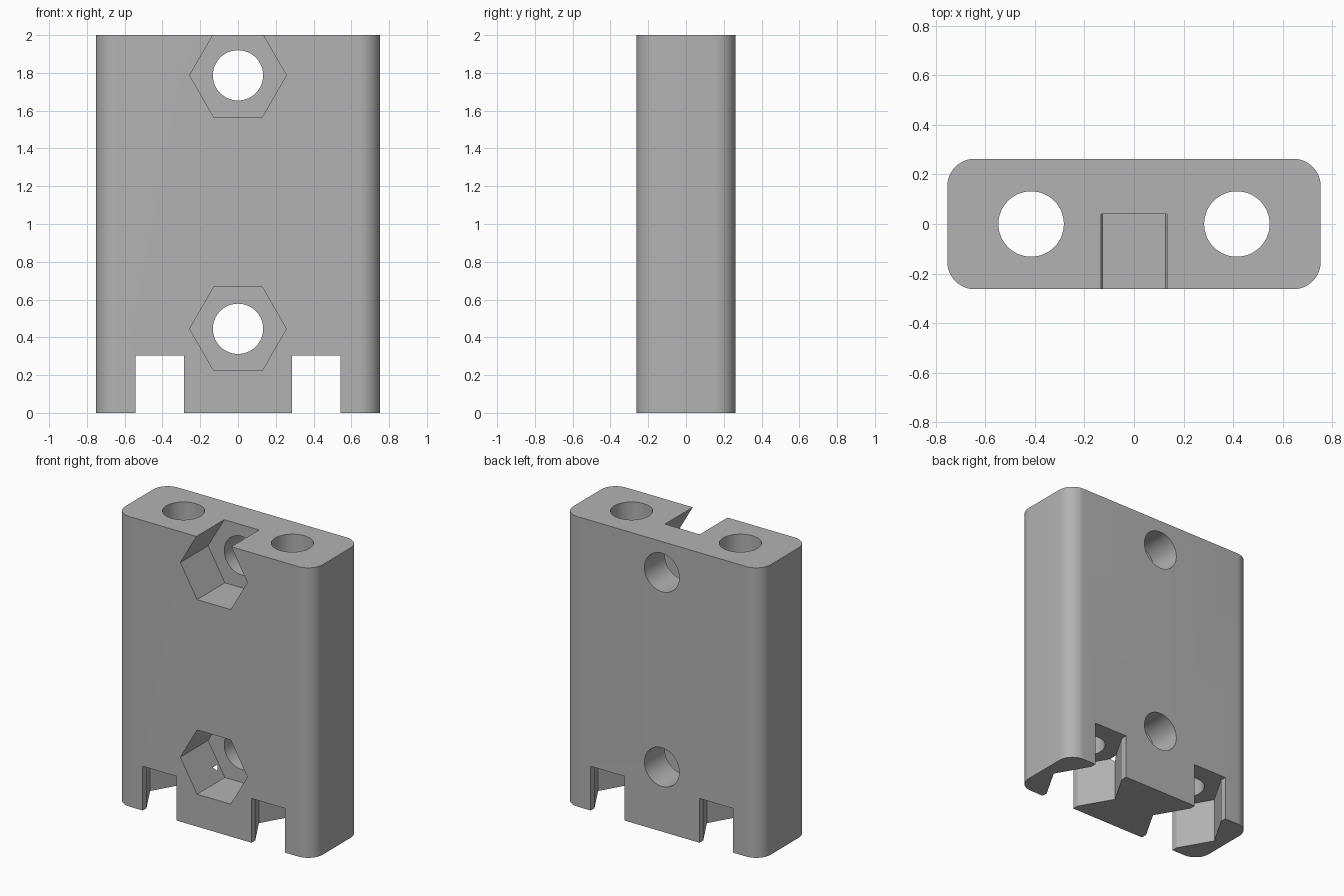
import bpy, bmesh
from math import sin, cos, pi, radians
from mathutils import Matrix, Vector

cube = bpy.data.objects.get("Cube")
if cube:
    bpy.data.objects.remove(cube, do_unlink=True)

HALF_W, HALF_D, HEIGHT, CORNER = 0.753, 0.263, 2.0, 0.11
HEX_R = 0.256

grey = bpy.data.materials.new("plain grey")
grey.use_nodes = True
colour = (0.45, 0.45, 0.45, 1)
grey.diffuse_color = colour
grey.node_tree.nodes["Principled BSDF"].inputs["Base Color"].default_value = colour


def prism(name, outline, depth, matrix=Matrix()):
    """Extrude a flat outline along its local z, then place it."""
    bm = bmesh.new()
    face = bm.faces.new([bm.verts.new((x, y, 0)) for x, y in outline])
    top = bmesh.ops.extrude_face_region(bm, geom=[face])["geom"]
    bmesh.ops.translate(bm, vec=(0, 0, depth),
                        verts=[g for g in top if isinstance(g, bmesh.types.BMVert)])
    bm.transform(matrix)
    bmesh.ops.recalc_face_normals(bm, faces=bm.faces)
    mesh = bpy.data.meshes.new(name)
    bm.to_mesh(mesh)
    bm.free()
    mesh.materials.append(grey)
    obj = bpy.data.objects.new(name, mesh)
    bpy.context.collection.objects.link(obj)
    return obj


def ring(radius, sides):
    return [(radius * cos(2 * pi * i / sides), radius * sin(2 * pi * i / sides))
            for i in range(sides)]


def rounded_rect(w, d, r, steps=12):
    points = []
    for quarter, (sx, sy) in enumerate([(1, 1), (-1, 1), (-1, -1), (1, -1)]):
        for i in range(steps + 1):
            a = (quarter + i / steps) * pi / 2
            points.append((sx * (w - r) + r * cos(a), sy * (d - r) + r * sin(a)))
    return points


def cut(cutter):
    mod = body.modifiers.new("cut", "BOOLEAN")
    mod.operation, mod.solver, mod.object = "DIFFERENCE", "EXACT", cutter
    bpy.context.view_layer.objects.active = body
    bpy.ops.object.modifier_apply(modifier=mod.name)
    bpy.data.objects.remove(cutter, do_unlink=True)


# Rounded block
body = prism("clamp_block", rounded_rect(HALF_W, HALF_D, CORNER), HEIGHT)

# Upright rod holes with hexagonal pockets and open slots at the foot
half = HEX_R / 2
slot = [(-half, -0.4), (half, -0.4), (half, 0.4), (-half, 0.4)]
for x in (-0.415, 0.415):
    place = Matrix.Translation((x, 0, -0.1))
    cut(prism("rod_hole", ring(0.132, 64), HEIGHT + 0.2, place))
    cut(prism("foot_pocket", ring(HEX_R, 6), 0.405, place))
    cut(prism("foot_slot", slot, 0.405, place))

# Cross holes with hexagonal pockets in the front
turn = Matrix.Rotation(radians(-90), 4, "X")
for z in (0.445, 1.787):
    place = Matrix.Translation((0, -0.4, z)) @ turn
    cut(prism("cross_hole", ring(0.133, 64), 0.8, place))
    cut(prism("front_pocket", ring(HEX_R, 6), 0.44, place))

# Smooth the round walls and keep the edges sharp
for o in bpy.context.selected_objects:
    o.select_set(False)
body.select_set(True)
bpy.context.view_layer.objects.active = body
bpy.ops.object.shade_smooth_by_angle(angle=radians(25))
